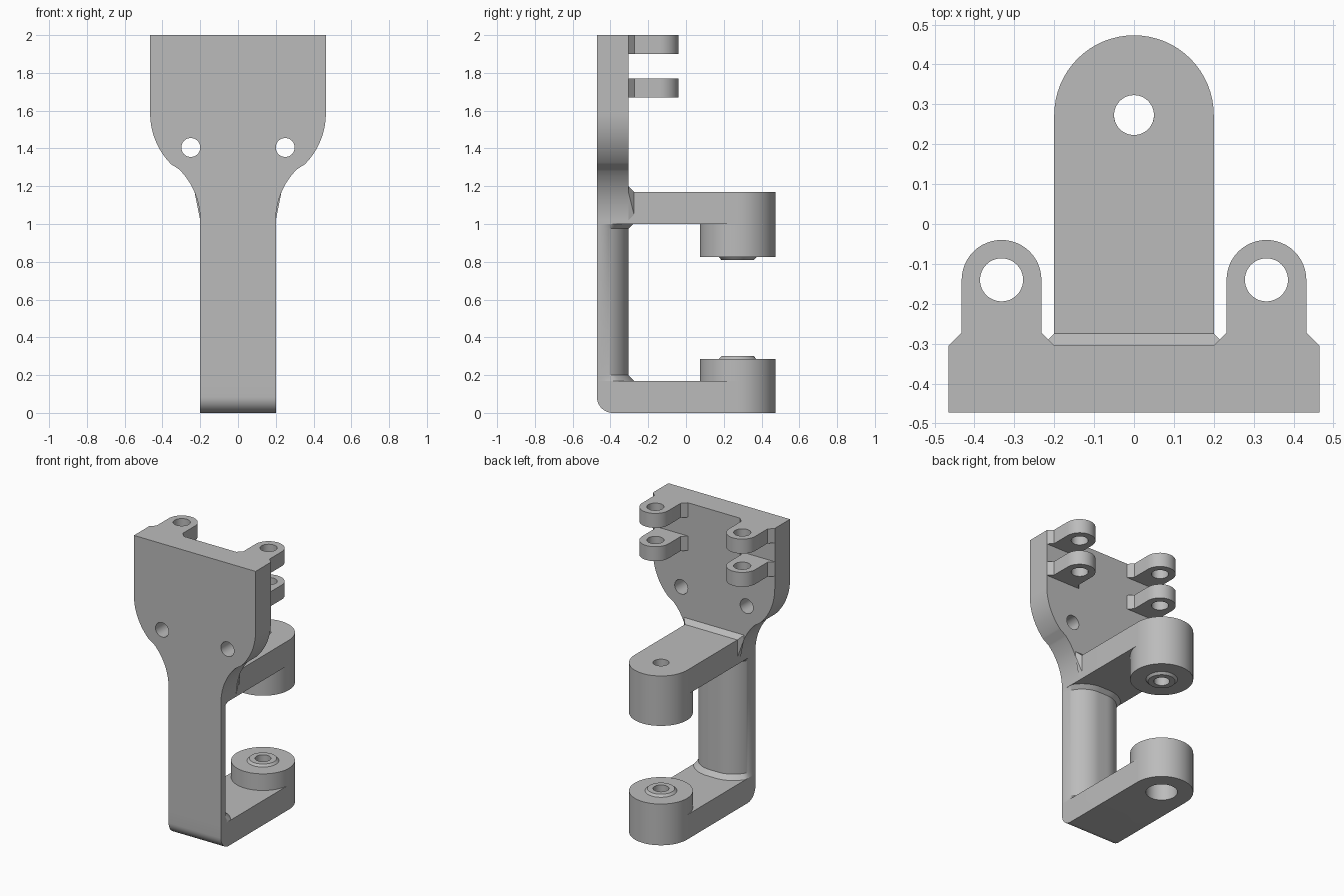
import bpy, bmesh, math
from mathutils import Vector

if "Cube" in bpy.data.objects:
    bpy.data.objects.remove(bpy.data.objects["Cube"], do_unlink=True)

grey = bpy.data.materials.new("plain grey")
grey.use_nodes = True
grey.diffuse_color = (0.5, 0.5, 0.5, 1)
grey.node_tree.nodes["Principled BSDF"].inputs["Base Color"].default_value = (0.5, 0.5, 0.5, 1)

FRONT, BACK = -0.472, -0.305      # plate faces in y
TIP_Y, HALF = 0.273, 0.2          # arm pivot and half width


def finish(name, bm):
    bmesh.ops.recalc_face_normals(bm, faces=bm.faces)
    mesh = bpy.data.meshes.new(name)
    bm.to_mesh(mesh)
    bm.free()
    mesh.materials.append(grey)
    ob = bpy.data.objects.new(name, mesh)
    bpy.context.collection.objects.link(ob)
    return ob


def loft(name, rings):
    """Closed solid through rings of equal point count."""
    bm = bmesh.new()
    loops = [[bm.verts.new(p) for p in r] for r in rings]
    n = len(loops[0])
    for a, b in zip(loops, loops[1:]):
        for i in range(n):
            j = (i + 1) % n
            bm.faces.new((a[i], a[j], b[j], b[i]))
    bm.faces.new(loops[0])
    bm.faces.new(loops[-1])
    return finish(name, bm)


def slab(name, outline, z0, z1):
    return loft(name, [[(x, y, z) for x, y in outline] for z in (z0, z1)])


def arc(cx, cy, r, a0, a1, n=24):
    angles = [math.radians(a0 + (a1 - a0) * i / n) for i in range(n + 1)]
    return [(cx + r * math.cos(a), cy + r * math.sin(a)) for a in angles]


def drill(ob, x, y, r, z0, z1, along_y=False):
    """Cut a round hole along z, or along y when asked (then y is a height)."""
    circle = arc(x, y, r, 0, 360, 48)[:-1]
    if along_y:
        cutter = loft("cutter", [[(a, d, b) for a, b in circle] for d in (z0, z1)])
    else:
        cutter = slab("cutter", circle, z0, z1)
    cutter.hide_render = True
    mod = ob.modifiers.new("hole", "BOOLEAN")
    mod.operation, mod.solver, mod.object = "DIFFERENCE", "EXACT", cutter
    bpy.context.view_layer.objects.active = ob
    bpy.ops.object.modifier_apply(modifier=mod.name)
    bpy.data.objects.remove(cutter, do_unlink=True)


def boss(name, z0, z1, z2):
    """Lathed pivot boss with a bevelled collar and a bore."""
    profile = [(0.05, z0), (0.2, z0), (0.2, z1), (0.1, z1), (0.086, z2), (0.05, z2)]
    bm = bmesh.new()
    steps, rings = 64, []
    for k in range(steps):
        a = 2 * math.pi * k / steps
        rings.append([bm.verts.new((r * math.cos(a), TIP_Y + r * math.sin(a), z)) for r, z in profile])
    for k in range(steps):
        p, q = rings[k], rings[(k + 1) % steps]
        for i in range(len(profile)):
            j = (i + 1) % len(profile)
            bm.faces.new((p[i], p[j], q[j], q[i]))
    return finish(name, bm)


parts = []

# Flared mounting plate
side = [(HALF, 1.0)] + arc(0.58, 1.02, 0.38, 180, 135) + arc(0.085, 1.585, 0.38, -45, 0) + [(0.465, 2.0)]
outline = side + [(-x, z) for x, z in reversed(side)]
plate = loft("mounting_plate", [[(x, y, z) for x, z in outline] for y in (FRONT, BACK)])
for sx in (-1, 1):
    drill(plate, sx * 0.25, 1.405, 0.05, -0.6, -0.2, along_y=True)
parts.append(plate)


# Rounded-back neck with flared ends
def neck_ring(z, grow):
    r = BACK - FRONT + grow
    c = HALF - (BACK - FRONT)
    pts = arc(c, FRONT, r, 0, 90) + arc(-c, FRONT, r, 90, 180)
    return [(max(-HALF, min(HALF, x)), y, z) for x, y in pts]


parts.append(loft("neck", [neck_ring(0.17, 0.03), neck_ring(0.2, 0),
                           neck_ring(0.975, 0), neck_ring(1.005, 0.03)]))

# Arms with round ends
tip = arc(0, TIP_Y, HALF, 0, 180, 32)
upper = slab("upper_arm", [(HALF, BACK)] + tip + [(-HALF, BACK)], 1.0, 1.17)
drill(upper, 0, TIP_Y, 0.05, 0.9, 1.3)
lower = slab("lower_arm", [(HALF, FRONT)] + tip + [(-HALF, FRONT)], 0, 0.17)
bm = bmesh.new()
bm.from_mesh(lower.data)
heel = [e for e in bm.edges if all(v.co.z < 0.01 and v.co.y < FRONT + 0.01 for v in e.verts)]
bmesh.ops.bevel(bm, geom=heel, offset=0.085, segments=10, profile=0.5, affect="EDGES")
bm.to_mesh(lower.data)
bm.free()
drill(lower, 0, TIP_Y, 0.1, -0.1, 0.3)
parts += [upper, lower]

# Pivot bosses facing each other
parts += [boss("upper_boss", 1.0, 0.825, 0.81), boss("lower_boss", 0.17, 0.285, 0.3)]

# Chamfer where the upper arm meets the plate
bm = bmesh.new()
for sx in (-1, 1):
    for x, y, z in [(0.2, BACK, 1.02), (0.23, BACK, 1.17), (0.23, BACK, 1.2),
                    (0.2, BACK + 0.03, 1.05), (0.2, BACK + 0.03, 1.17)]:
        bm.verts.new((sx * x, y, z))
bmesh.ops.convex_hull(bm, input=bm.verts)
bmesh.ops.dissolve_limit(bm, angle_limit=0.01, verts=bm.verts, edges=bm.edges)
parts.append(finish("arm_chamfer", bm))

# Two pairs of hinge lugs
for label, cx in (("left", 0.332), ("right", -0.332)):
    shape = ([(cx + 0.133, BACK), (cx + 0.1, BACK + 0.033)] + arc(cx, -0.14, 0.1, 0, 180)
             + [(cx - 0.1, BACK + 0.033), (cx - 0.133, BACK)])
    for level, z0 in (("top", 1.9), ("lower", 1.67)):
        lug = slab(f"{level}_{label}_lug", shape, z0, z0 + 0.1)
        drill(lug, cx, -0.14, 0.054, z0 - 0.1, z0 + 0.2)
        parts.append(lug)

# Smooth the curved faces, keep edges sharp
bpy.ops.object.select_all(action="DESELECT")
for ob in parts:
    ob.select_set(True)
bpy.context.view_layer.objects.active = parts[0]
bpy.ops.object.shade_smooth_by_angle(angle=math.radians(30))
